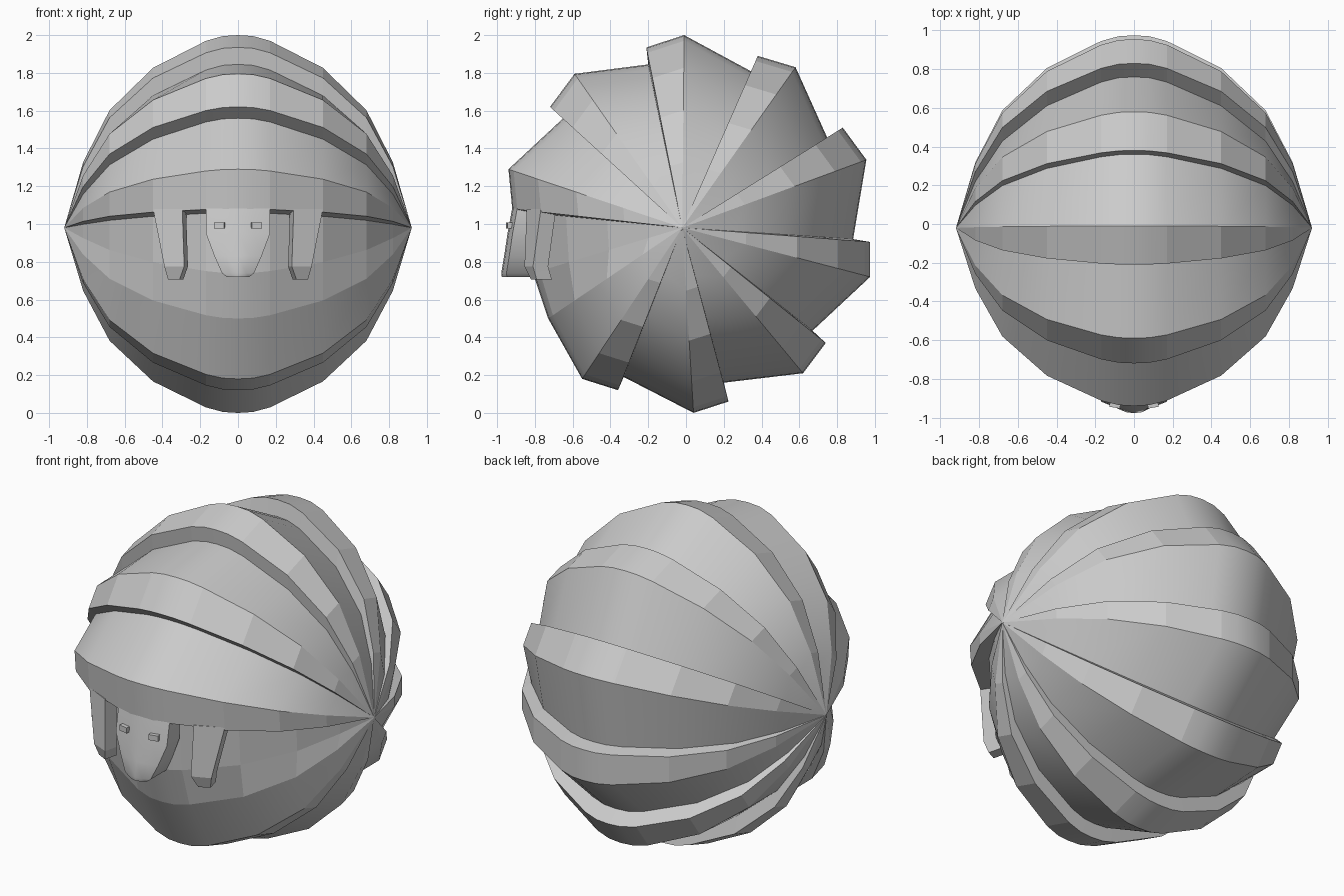
import bpy, bmesh, math

if "Cube" in bpy.data.objects:
    bpy.data.objects.remove(bpy.data.objects["Cube"])

CY, CZ = -0.02, 0.98                       # side pole where all plates meet
# width stations: (x, scale of the side profile about the pole)
HALF = [(0, 1.0), (0.08, 0.995), (0.17, 0.97), (0.45, 0.83),
        (0.68, 0.61), (0.82, 0.34), (0.92, 0.0)]
STATIONS = [(-x, s) for x, s in reversed(HALF[1:])] + HALF


def make(name, verts, faces, angle):
    mesh = bpy.data.meshes.new(name)
    mesh.from_pydata(verts, [], faces)
    bm = bmesh.new()
    bm.from_mesh(mesh)
    bmesh.ops.remove_doubles(bm, verts=bm.verts, dist=0.0005)
    bm.to_mesh(mesh)
    bm.free()
    ob = bpy.data.objects.new(name, mesh)
    bpy.context.collection.objects.link(ob)
    bpy.ops.object.select_all(action='DESELECT')
    ob.select_set(True)
    bpy.context.view_layer.objects.active = ob
    bpy.ops.object.shade_smooth_by_angle(angle=math.radians(angle))
    return ob


def sweep(name, profile, flat_rows, angle=25):
    """Sweep a clockwise (y, z, recess) profile from pole to pole.
    recess sinks that line towards the sides of the ball."""
    n = len(STATIONS)
    verts = []
    for y, z, recess in profile:
        for x, s in STATIONS:
            k = s * (1 - recess * (1 - s))
            verts.append((x, CY + (y - CY) * k, CZ + (z - CZ) * k))
    faces = [(i * n + j, i * n + j + 1, (i + 1) * n + j + 1, (i + 1) * n + j)
             for i in range(len(profile) - 1) for j in range(n - 1)]
    ob = make(name, verts, faces, angle)
    me = ob.data
    # ridges and lips stay crisp right up to the poles
    for e in me.edges:
        a, b = (me.vertices[v].co for v in e.vertices)
        if abs(a.x - b.x) > 0.01:
            e.use_edge_sharp = True
    # chosen rows are faceted towards the sides
    for p in me.polygons:
        if p.index // (n - 1) in flat_rows and abs(p.center.x) > 0.17:
            p.use_smooth = False
    return ob


def loft(name, rings, angle=20):
    """Join equal-length rings of points and cap both ends."""
    n = len(rings[0])
    verts = [p for r in rings for p in r]
    faces = [(i * n + j, i * n + (j + 1) % n, (i + 1) * n + (j + 1) % n, (i + 1) * n + j)
             for i in range(len(rings) - 1) for j in range(n)]
    faces += [tuple(range(n)), tuple(range(len(verts) - n, len(verts)))]
    ob = make(name, verts, faces, angle)
    bm = bmesh.new()
    bm.from_mesh(ob.data)
    bmesh.ops.recalc_face_normals(bm, faces=bm.faces)
    bm.to_mesh(ob.data)
    bm.free()
    return ob


# Overlapping back plates: inner start, raised lip, ridge
R = 0.15
PLATES = [
    [(-0.83, 1.06, 0.5), (-0.92, 1.08, 0), (-0.94, 1.29, 0)],
    [(-0.65, 1.56, R), (-0.72, 1.62, 0), (-0.59, 1.795, 0)],
    [(-0.20, 1.845, R), (-0.21, 1.935, 0), (-0.01, 2.0, 0)],
    [(0.36, 1.80, R), (0.38, 1.89, 0), (0.58, 1.83, 0)],
    [(0.76, 1.43, R), (0.83, 1.51, 0), (0.955, 1.34, 0)],
    [(0.885, 0.92, R), (0.975, 0.905, 0), (0.975, 0.72, 0)],
    [(0.67, 0.435, R), (0.74, 0.37, 0), (0.62, 0.21, 0)],
    [(0.20, 0.16, R), (0.225, 0.06, 0), (0.04, 0.0, 0)],
    [(-0.33, 0.19, R), (-0.36, 0.12, 0), (-0.55, 0.18, 0)],
]
for k, plate in enumerate(PLATES):
    tail = [PLATES[k + 1][0]] if k + 1 < len(PLATES) else []
    sweep("head_shield" if k == 0 else f"shell_plate_{k}", plate + tail, (0, 1))

# Faceted front, recessed under the head shield
sweep("belly", [(-0.55, 0.18, 0), (-0.73, 0.50, 0.2), (-0.81, 0.74, 0.5),
                (-0.83, 1.06, 0.5)], (1, 2))

# Head hanging flush from the shield: z, half width, front y, back y
head = []
for z, w, f, b in [(1.085, 0.17, -0.92, -0.80), (0.95, 0.17, -0.945, -0.80),
                   (0.83, 0.125, -0.963, -0.80), (0.74, 0.085, -0.978, -0.80),
                   (0.72, 0.06, -0.975, -0.80)]:
    head.append([(-w, b, z), (-w, f + 0.027, z), (-w * 0.5, f + 0.006, z), (0, f, z),
                 (w * 0.5, f + 0.006, z), (w, f + 0.027, z), (w, b, z)])
loft("head", head, 35)

for side, label in ((-1, "left"), (1, "right")):
    # Tapered flap beside the head, flush with the shield
    rings = []
    for z, inner, outer in [(1.08, (0.295, -0.843), (0.45, -0.768)),
                            (0.775, (0.285, -0.855), (0.39, -0.81)),
                            (0.705, (0.31, -0.82), (0.37, -0.79))]:
        (xi, yi), (xo, yo) = inner, outer
        rings.append([(side * xi, yi, z), (side * xo, yo, z),
                      (side * (xo - 0.02), yo + 0.08, z), (side * (xi - 0.02), yi + 0.08, z)])
    loft(f"face_flap_{label}", rings)
    # Small block eye
    bpy.ops.mesh.primitive_cube_add(size=1, location=(side * 0.098, -0.934, 0.992))
    eye = bpy.context.object
    eye.name = f"eye_{label}"
    eye.scale = (0.055, 0.03, 0.033)
    eye.rotation_euler.z = side * math.radians(10)
